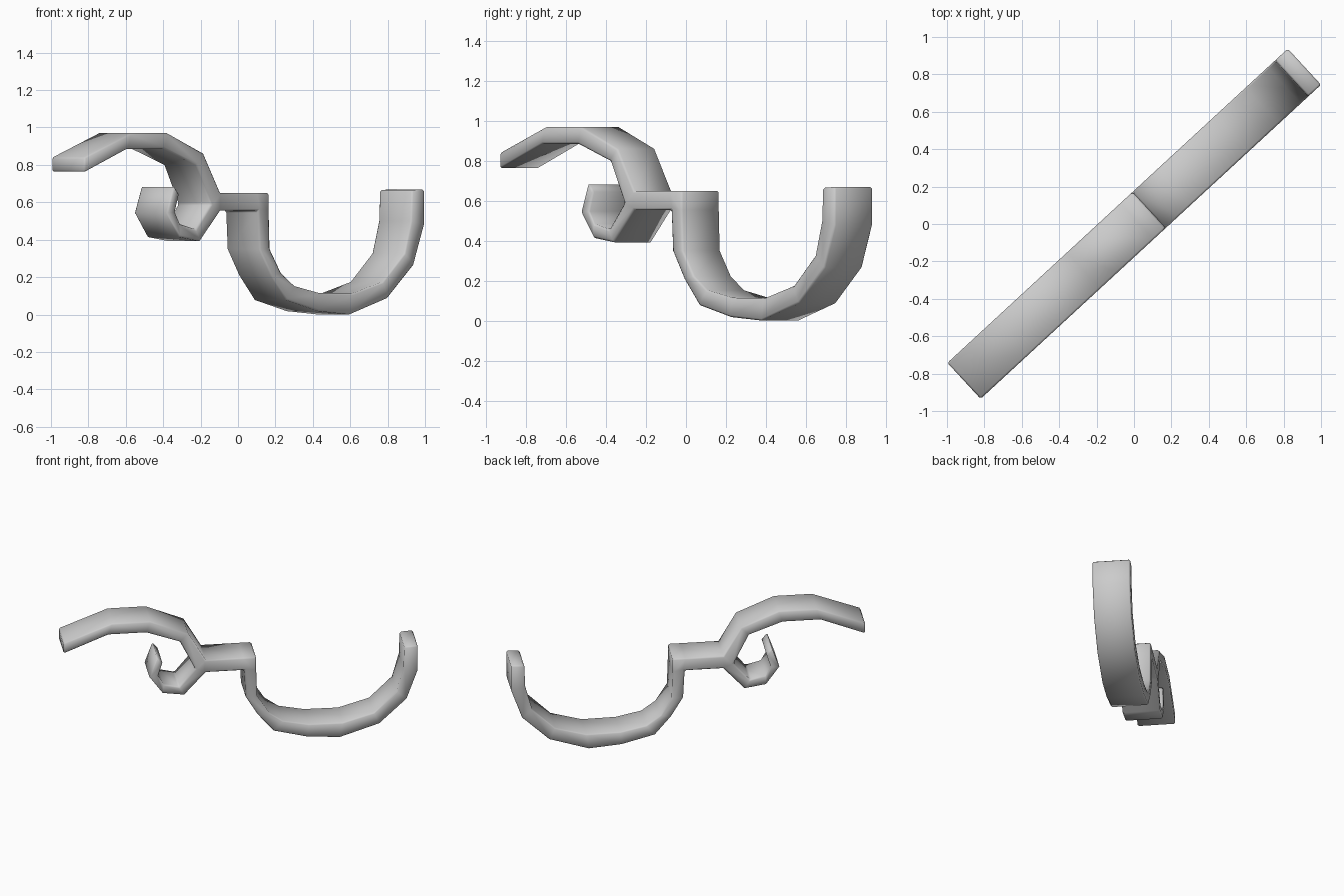
import bpy, bmesh, math
from mathutils import Vector

cube = bpy.data.objects.get("Cube")
if cube:
    bpy.data.objects.remove(cube, do_unlink=True)

ANGLE = math.radians(42.7)   # plan direction of the strap
WIDTH = 0.262
ALONG = Vector((math.cos(ANGLE), math.sin(ANGLE), 0))
ACROSS = Vector((math.sin(ANGLE), -math.cos(ANGLE), 0))

metal = bpy.data.materials.new("grey metal")
metal.use_nodes = True
grey = (0.6, 0.6, 0.6, 1)
metal.diffuse_color = grey
metal.node_tree.nodes["Principled BSDF"].inputs["Base Color"].default_value = grey

# Shared corners where the bar meets the curls and the hook
bar_top, bar_low, curl_in = (-.09, .65), (-.09, .555), (-.145, .59)
heel_top, heel_low = (.105, .65), (.108, .555)

# Cross-section bands: (outer, inner) pairs along each part
upper_arm = [
    ((-.82, .84), (-.82, .76)), ((-.57, .97), (-.59, .885)),
    ((-.375, .97), (-.395, .885)), ((-.18, .86), (-.222, .80)),
    (bar_top, curl_in)]
small_curl = [
    (bar_low, curl_in), ((-.2, .392), (-.227, .457)),
    ((-.31, .414), (-.307, .484)), ((-.379, .543), (-.334, .548)),
    ((-.34, .69), (-.312, .645))]
bar = [(bar_top, bar_low), (heel_top, heel_low)]
hook = [
    (heel_low, (.17, .555)), ((.116, .35), (.175, .35)),
    ((.178, .21), (.235, .222)), ((.261, .078), (.307, .152)),
    ((.432, .018), (.439, .115)), ((.6, 0), (.614, .112)),
    ((.803, .088), (.774, .174)), ((.943, .265), (.892, .328)),
    ((1, .479), (.927, .5)), ((1, .67), (.932, .665))]

bm = bmesh.new()
verts = {}


def point(p):
    """Profile point, given as seen along the front edge, on the strap plane."""
    if p not in verts:
        u = (p[0] - WIDTH / 2 * ACROSS.x) / ALONG.x
        verts[p] = bm.verts.new(ALONG * u + ACROSS * WIDTH / 2 + Vector((0, 0, p[1])))
    return verts[p]


def face(*pts):
    bm.faces.new([point(p) for p in pts])


for band in (upper_arm, small_curl, bar, hook):
    for (a, b), (c, d) in zip(band, band[1:]):
        face(a, b, d, c)
face(bar_top, curl_in, bar_low)                           # fork
face(heel_top, heel_low, (.17, .555), (.17, .65))         # heel of the hook

# Give the flat profile its width
bmesh.ops.recalc_face_normals(bm, faces=bm.faces[:])
back = bmesh.ops.extrude_face_region(bm, geom=bm.faces[:], use_keep_orig=True)
moved = [g for g in back["geom"] if isinstance(g, bmesh.types.BMVert)]
bmesh.ops.translate(bm, vec=-ACROSS * WIDTH, verts=moved)
bmesh.ops.recalc_face_normals(bm, faces=bm.faces[:])

mesh = bpy.data.meshes.new("scrolled_hook")
bm.to_mesh(mesh)
bm.free()
mesh.materials.append(metal)
mesh.shade_smooth()
strap = bpy.data.objects.new("scrolled_hook", mesh)
bpy.context.collection.objects.link(strap)

# Softened rims
bevel = strap.modifiers.new("soft_rims", "BEVEL")
bevel.width = 0.01
bevel.segments = 1
bevel.limit_method = "ANGLE"
bevel.angle_limit = math.radians(62)
